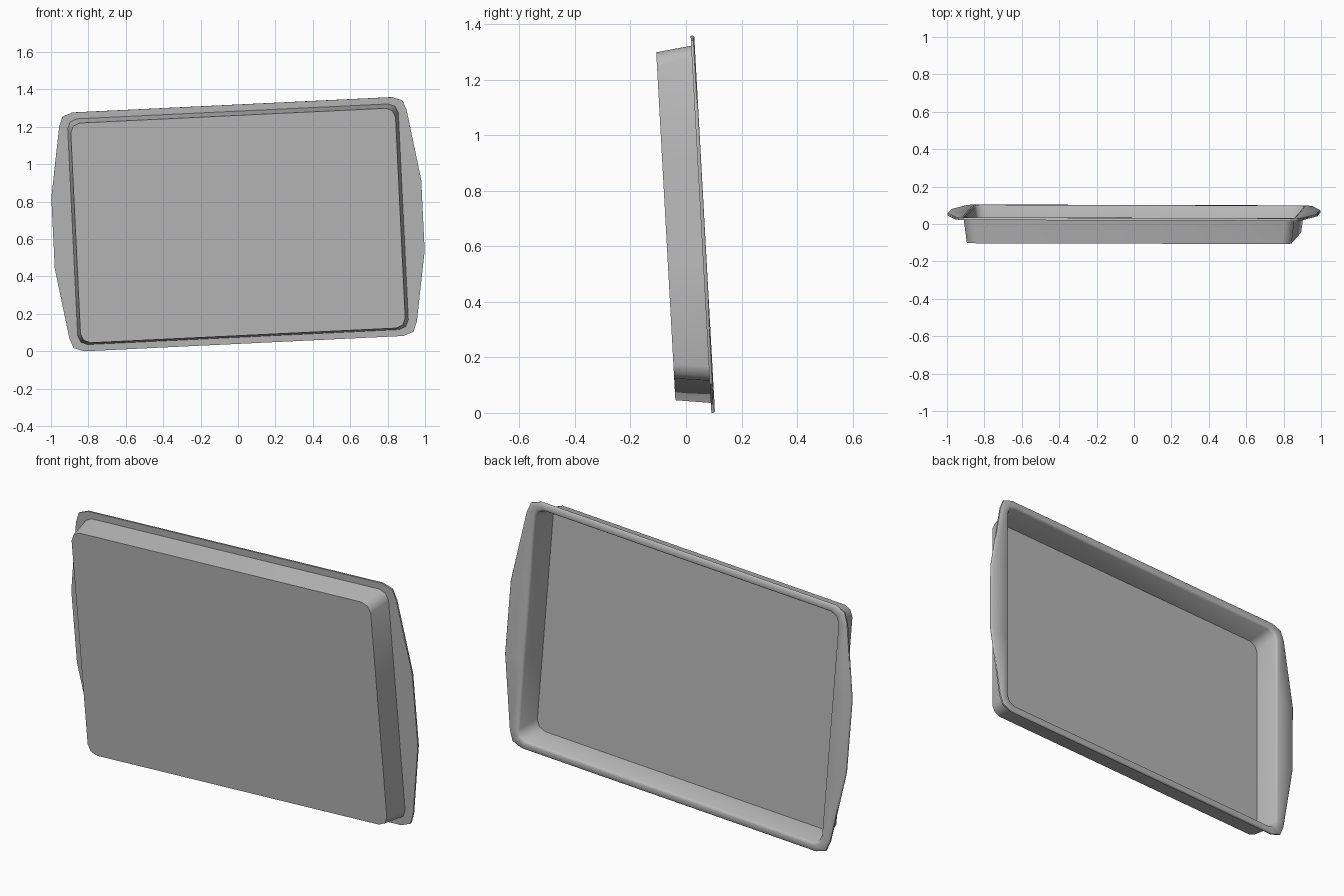
import bpy, bmesh
from math import radians
from mathutils import Matrix, Vector

cube = bpy.data.objects.get("Cube")
if cube:
    bpy.data.objects.remove(cube, do_unlink=True)

metal = bpy.data.materials.new("grey metal")
metal.use_nodes = True
grey = (0.48, 0.48, 0.48, 1)
metal.diffuse_color = grey
metal.node_tree.nodes["Principled BSDF"].inputs["Base Color"].default_value = grey

# Quarter outlines: rim with flared side handles, and the mouth of the basin
RIM = [(0.99, 0.19), (0.93, 0.567), (0.91, 0.62), (0.855, 0.64)]
BASIN = [(0.885, 0.19), (0.885, 0.555), (0.87, 0.59), (0.835, 0.605)]


def outline(quarter, inset):
    """Mirror a quarter outline into a full loop, shrunk by inset."""
    q = [(x - inset, z - inset) for x, z in quarter]
    right = [(x, -z) for x, z in reversed(q)] + q
    return right + [(-x, -z) for x, z in right]


# Rings from the outer base, round the rim, to the inner floor: outline, inset, depth
DEPTH = 0.14
RINGS = [
    (BASIN, 0.016, -DEPTH),
    (BASIN, 0.0, -0.013),
    (RIM, 0.0, -0.013),
    (RIM, 0.0, -0.004),
    (RIM, 0.004, 0.0),
    (BASIN, -0.006, 0.0),
    (BASIN, 0.001, -0.003),
    (BASIN, 0.006, -0.012),
    (BASIN, 0.021, -DEPTH + 0.006),
]

bm = bmesh.new()
loops = [[bm.verts.new((x, depth, z)) for x, z in outline(quarter, inset)]
         for quarter, inset, depth in RINGS]
for a, b in zip(loops, loops[1:]):
    for i in range(len(a)):
        j = (i + 1) % len(a)
        bm.faces.new((a[i], a[j], b[j], b[i]))
bm.faces.new(loops[0])
bm.faces.new(loops[-1])
bmesh.ops.recalc_face_normals(bm, faces=bm.faces)

# Stand the tray up, slightly rolled and leaning forward
pose = (Matrix.Translation(Vector((0, 0.067, 0.68)))
        @ Matrix.Rotation(radians(3.15), 4, 'X')
        @ Matrix.Rotation(radians(-2.75), 4, 'Y'))
bm.transform(pose)

mesh = bpy.data.meshes.new("baking_tray")
bm.to_mesh(mesh)
bm.free()
mesh.materials.append(metal)
tray = bpy.data.objects.new("baking_tray", mesh)
bpy.context.collection.objects.link(tray)

bpy.ops.object.select_all(action='DESELECT')
tray.select_set(True)
bpy.context.view_layer.objects.active = tray
bpy.ops.object.shade_smooth_by_angle(angle=radians(48))
